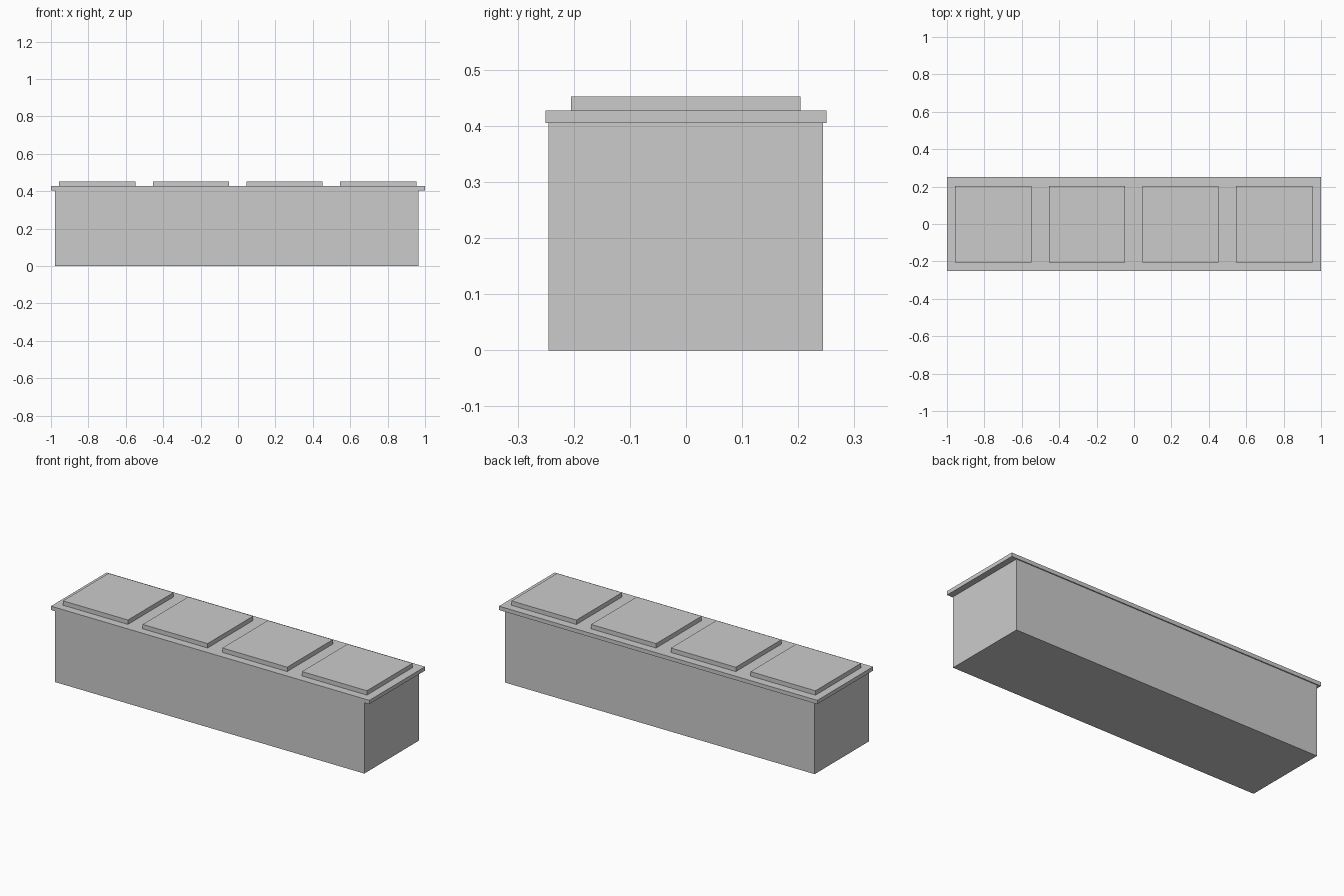
import bpy

if "Cube" in bpy.data.objects:
    bpy.data.objects.remove(bpy.data.objects["Cube"])


def box(name, x, y, z):
    """Axis-aligned box from (min, max) pairs."""
    spans = (x, y, z)
    bpy.ops.mesh.primitive_cube_add(size=1, location=[(a + b) / 2 for a, b in spans])
    obj = bpy.context.object
    obj.name = name
    obj.scale = [b - a for a, b in spans]
    bpy.ops.object.transform_apply(location=False, rotation=False, scale=True)
    return obj


# Bench body, slightly off centre under the top
box("bench_body", (-0.979, 0.965), (-0.245, 0.244), (0, 0.405))

# Overhanging top slab
box("top_slab", (-1, 1), (-0.25, 0.25), (0.405, 0.427))

# Four square raised panels along the top
for i in range(4):
    cx = -0.752 + i * 0.5005
    box(f"top_panel_{i + 1}", (cx - 0.204, cx + 0.204), (-0.205, 0.204), (0.427, 0.452))
